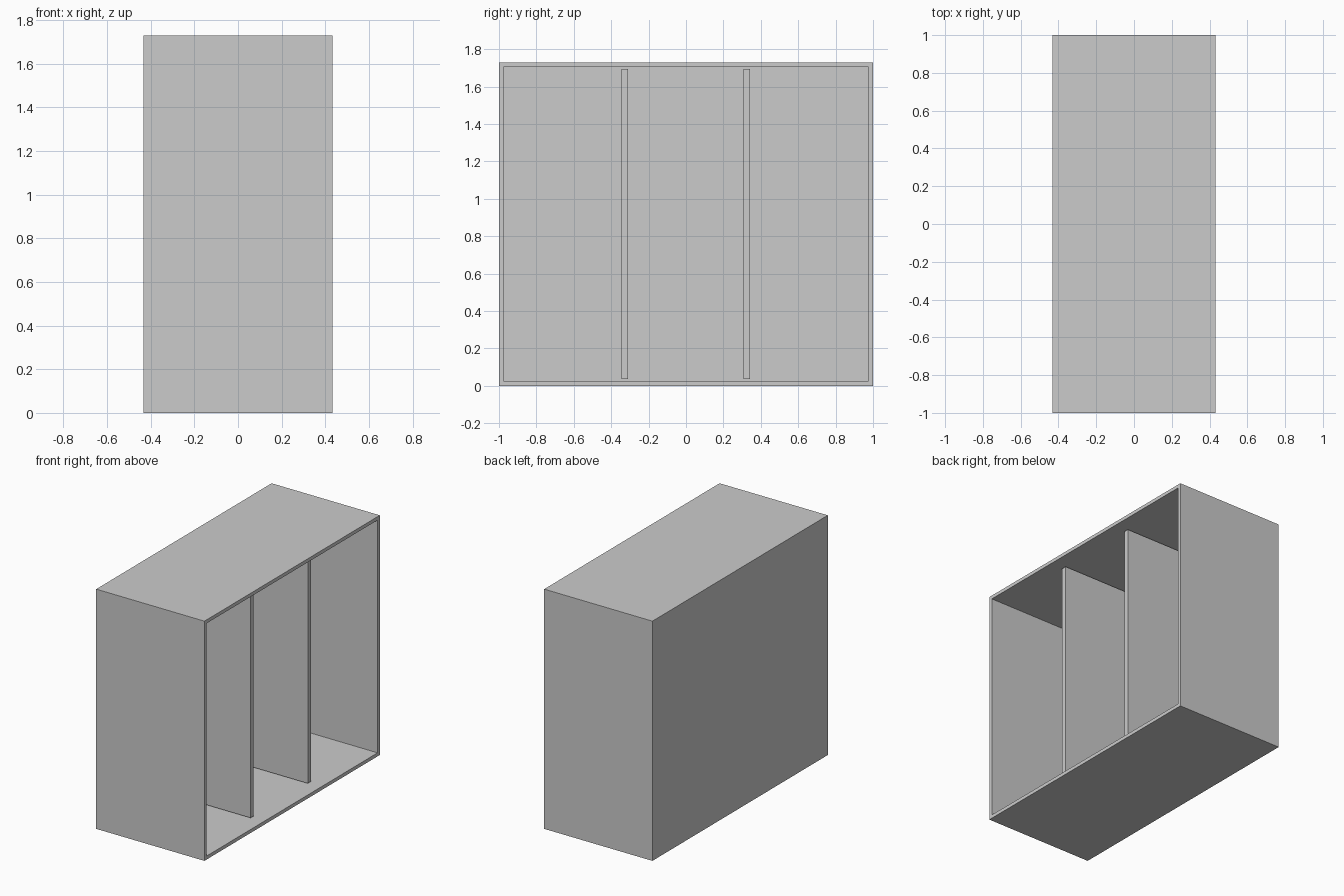
import bpy, bmesh
from mathutils import Vector

if "Cube" in bpy.data.objects:
    bpy.data.objects.remove(bpy.data.objects["Cube"])

W, D, H, T = 0.864, 2.0, 1.73, 0.036   # depth in x, length in y, height, board thickness


def box(name, lo, hi):
    """Box between two corners, returned as an unfinished bmesh."""
    bm = bmesh.new()
    bmesh.ops.create_cube(bm, size=1)
    lo, hi = Vector(lo), Vector(hi)
    for v in bm.verts:
        v.co = Vector([(lo[i] + hi[i]) / 2 + v.co[i] * (hi[i] - lo[i]) for i in range(3)])
    return name, bm


def finish(name, bm):
    bmesh.ops.recalc_face_normals(bm, faces=bm.faces)
    mesh = bpy.data.meshes.new(name)
    bm.to_mesh(mesh)
    bm.free()
    obj = bpy.data.objects.new(name, mesh)
    bpy.context.collection.objects.link(obj)


# Cabinet shell: a box hollowed from its open +x side, leaving a back panel
name, bm = box("cabinet_shell", (-W / 2, -D / 2, 0), (W / 2, D / 2, H))
bm.normal_update()
opening = max(bm.faces, key=lambda f: f.calc_center_median().x)
bmesh.ops.inset_region(bm, faces=[opening], thickness=T)
cavity = bmesh.ops.extrude_discrete_faces(bm, faces=[opening])["faces"][0]
for v in cavity.verts:
    v.co.x = -W / 2 + T
finish(name, bm)

# Two upright dividers, set back from the opening
for label, y in (("left", -0.327), ("right", 0.325)):
    finish(*box(label + "_divider", (-W / 2 + T, y - T / 2, T), (W / 2 - 0.09, y + T / 2, H - T)))
